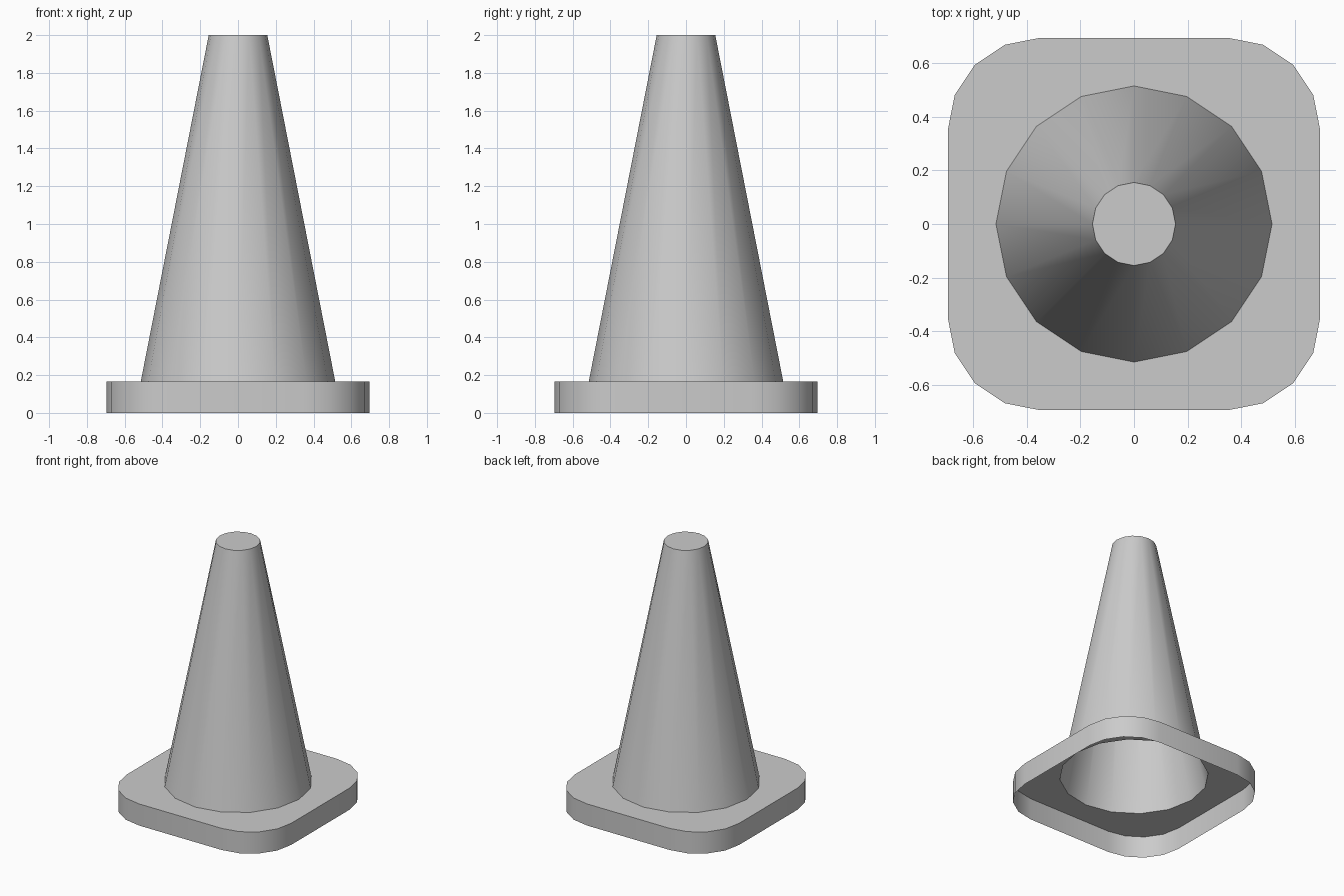
import bpy
import bmesh
from math import cos, sin, pi, radians

cube = bpy.data.objects.get("Cube")
if cube:
    bpy.data.objects.remove(cube, do_unlink=True)

BASE_TOP, HEIGHT = 0.165, 2.0
SIDES = 16

grey = bpy.data.materials.new("plain grey")
grey.use_nodes = True
colour = (0.6, 0.6, 0.6, 1)
grey.diffuse_color = colour
grey.node_tree.nodes["Principled BSDF"].inputs["Base Color"].default_value = colour


def circle(radius):
    return [(radius * cos(2 * pi * i / SIDES), radius * sin(2 * pi * i / SIDES))
            for i in range(SIDES)]


def rounded_square(half, radius, steps=4):
    points = []
    for corner in range(4):
        middle = pi / 4 + corner * pi / 2
        cx = (half - radius) * (1 if cos(middle) > 0 else -1)
        cy = (half - radius) * (1 if sin(middle) > 0 else -1)
        for i in range(steps + 1):
            a = corner * pi / 2 + i * pi / 2 / steps
            points.append((cx + radius * cos(a), cy + radius * sin(a)))
    return points


def add_ring(bm, points, z):
    verts = [bm.verts.new((x, y, z)) for x, y in points]
    edges = [bm.edges.new((v, verts[(i + 1) % len(verts)])) for i, v in enumerate(verts)]
    return verts, edges


def bridge(bm, lower, upper):
    n = len(lower)
    for i in range(n):
        j = (i + 1) % n
        bm.faces.new((lower[i], lower[j], upper[j], upper[i]))


def finish(bm, name, angle):
    mesh = bpy.data.meshes.new(name)
    bm.to_mesh(mesh)
    bm.free()
    obj = bpy.data.objects.new(name, mesh)
    bpy.context.collection.objects.link(obj)
    mesh.materials.append(grey)
    bpy.ops.object.select_all(action="DESELECT")
    obj.select_set(True)
    bpy.context.view_layer.objects.active = obj
    bpy.ops.object.shade_smooth_by_angle(angle=radians(angle))


# Base: rounded square skirt, open below, with a round hole in its top plate
bm = bmesh.new()
outline = rounded_square(0.695, 0.345)
bottom, _ = add_ring(bm, outline, 0)
top, outer_edges = add_ring(bm, outline, BASE_TOP)
bridge(bm, bottom, top)
_, hole_edges = add_ring(bm, circle(0.515), BASE_TOP)
bmesh.ops.triangle_fill(bm, edges=outer_edges + hole_edges, use_beauty=True,
                        normal=(0, 0, 1))
for face in bm.faces:
    face.normal_update()
    if face.normal.z < -0.5:
        face.normal_flip()
finish(bm, "base", 40)

# Cone: hollow tapered body with a flat closed tip
bm = bmesh.new()
foot, _ = add_ring(bm, circle(0.515), BASE_TOP)
tip, _ = add_ring(bm, circle(0.155), HEIGHT)
bridge(bm, foot, tip)
bm.faces.new(tip)
finish(bm, "cone", 40)
